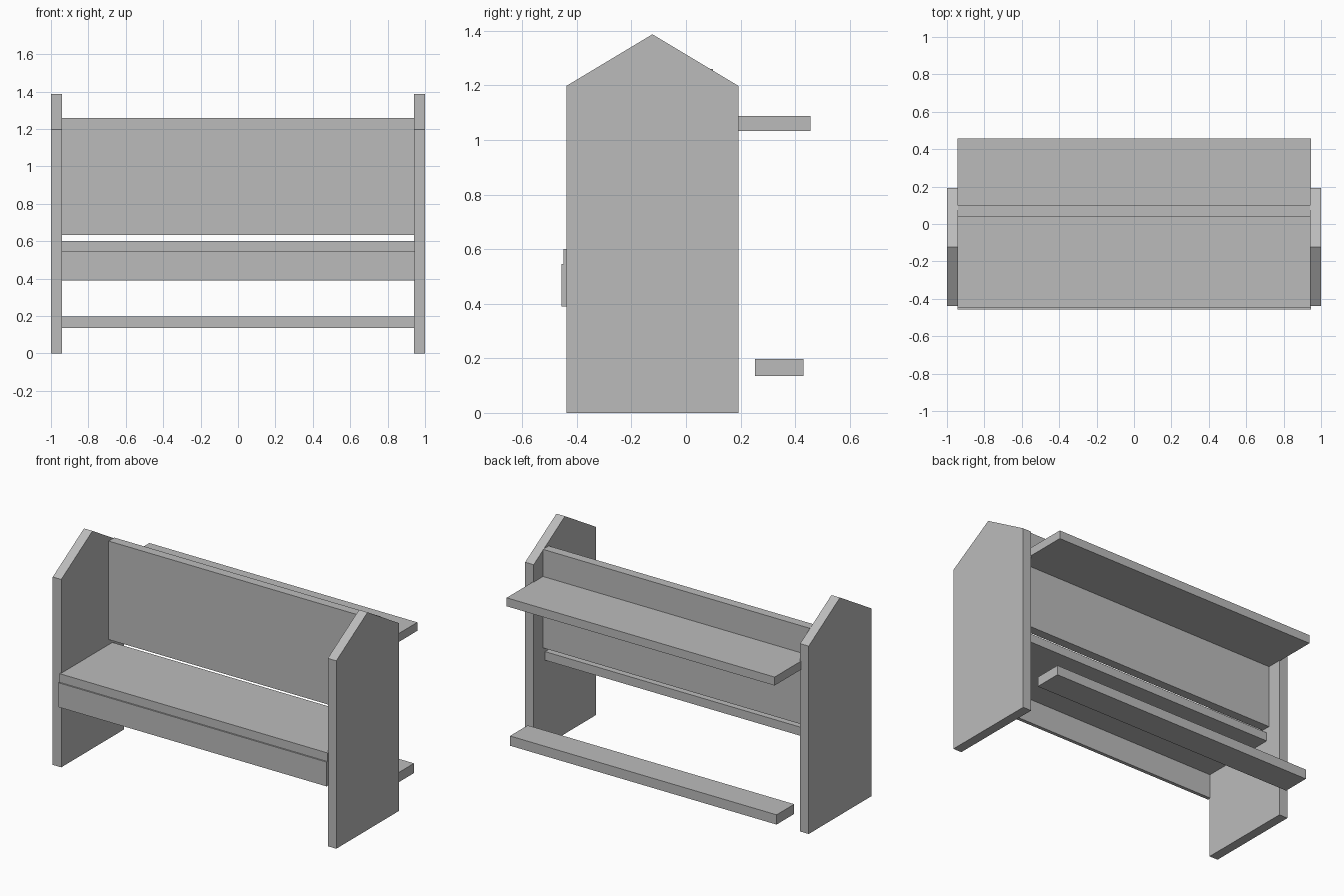
import bpy
import bmesh

cube = bpy.data.objects.get("Cube")
if cube:
    bpy.data.objects.remove(cube, do_unlink=True)

# Plain grey finish
grey = bpy.data.materials.new("plain_grey")
grey.use_nodes = True
colour = (0.5, 0.5, 0.5, 1)
grey.diffuse_color = colour
grey.node_tree.nodes["Principled BSDF"].inputs["Base Color"].default_value = colour


def extrude_profile(name, profile, x0, x1):
    """Extrude a (y, z) outline along x."""
    bm = bmesh.new()
    face = bm.faces.new([bm.verts.new((x0, y, z)) for y, z in profile])
    grown = bmesh.ops.extrude_face_region(bm, geom=[face])["geom"]
    verts = [v for v in grown if isinstance(v, bmesh.types.BMVert)]
    bmesh.ops.translate(bm, verts=verts, vec=(x1 - x0, 0, 0))
    bmesh.ops.recalc_face_normals(bm, faces=bm.faces)
    mesh = bpy.data.meshes.new(name)
    bm.to_mesh(mesh)
    bm.free()
    mesh.materials.append(grey)
    obj = bpy.data.objects.new(name, mesh)
    bpy.context.collection.objects.link(obj)
    return obj


def board(name, half_width, y0, y1, z0, z1):
    outline = [(y0, z0), (y1, z0), (y1, z1), (y0, z1)]
    return extrude_profile(name, outline, -half_width, half_width)


# Gabled end panels
INNER, WIDE = 0.94, 0.945
gable = [(-0.438, 0), (0.192, 0), (0.192, 1.198), (-0.123, 1.387), (-0.438, 1.198)]
for side, sign in (("left", 1), ("right", -1)):
    extrude_profile(side + "_end_panel", gable, sign * INNER, sign)

# Boards spanning the ends
board("seat", WIDE, -0.448, 0.077, 0.545, 0.6)
board("seat_apron", WIDE, -0.457, -0.435, 0.39, 0.545)
board("backrest", INNER, 0.04, 0.098, 0.632, 1.26)
board("book_shelf", WIDE, 0.098, 0.457, 1.033, 1.087)
board("kneeler", INNER, 0.252, 0.43, 0.135, 0.197)
